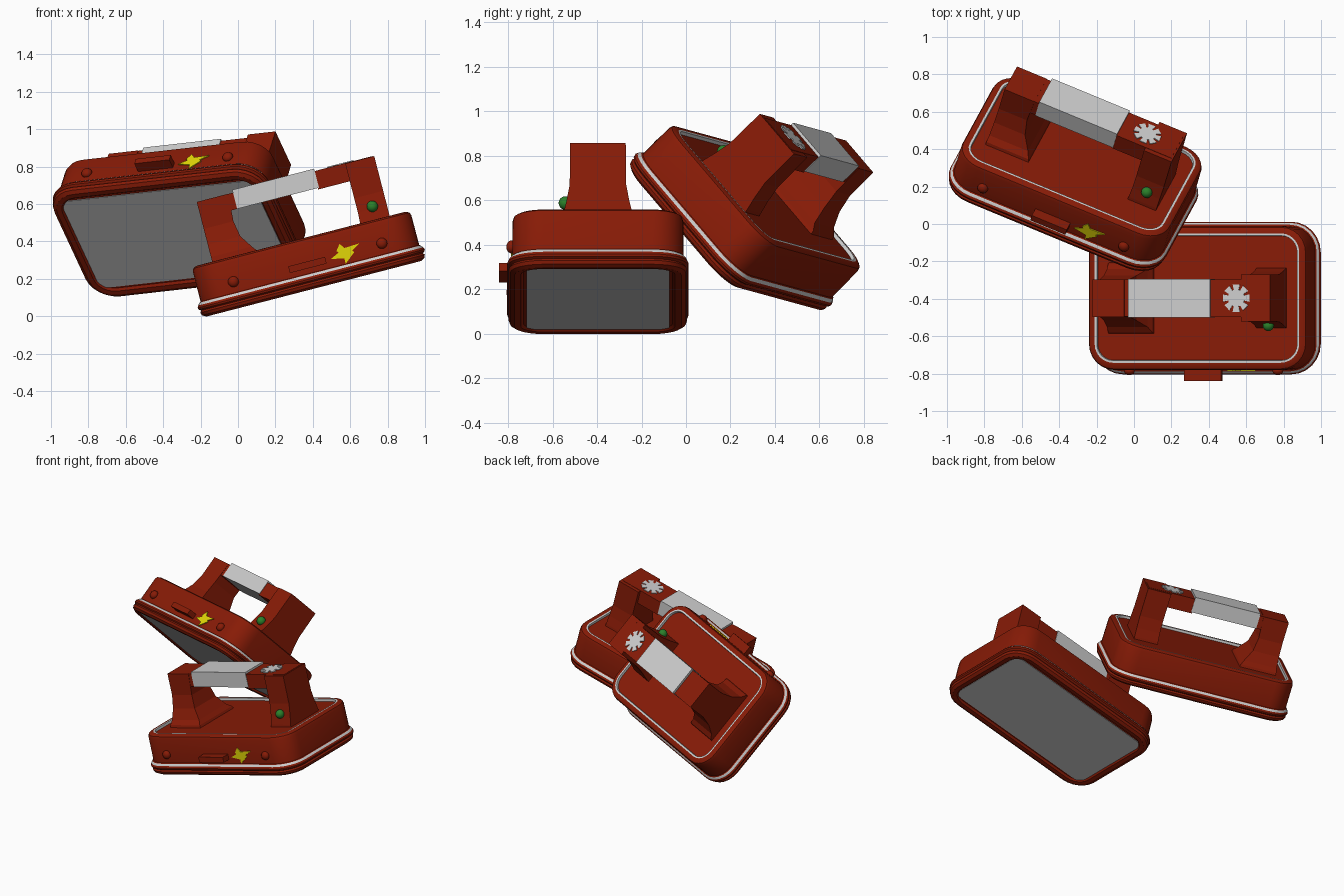
import bpy, bmesh, math
from mathutils import Matrix, Vector

cube = bpy.data.objects.get("Cube")
if cube:
    bpy.data.objects.remove(cube)


def material(name, rgb):
    m = bpy.data.materials.new(name)
    m.use_nodes = True
    m.diffuse_color = (*rgb, 1)
    m.node_tree.nodes["Principled BSDF"].inputs["Base Color"].default_value = (*rgb, 1)
    return m


RED = material("brick_red", (0.245, 0.011, 0.002))
WHITE = material("light_grey", (0.61, 0.61, 0.61))
STEEL = material("plate_grey", (0.55, 0.55, 0.55))
YELLOW = material("yellow", (0.76, 0.68, 0.002))
GREEN = material("green", (0.024, 0.22, 0.024))


def finish(name, bm, mats, frame, smooth=False):
    """Turn a bmesh into an object placed in a paddle's frame."""
    bmesh.ops.recalc_face_normals(bm, faces=bm.faces)
    me = bpy.data.meshes.new(name)
    bm.to_mesh(me)
    bm.free()
    for m in mats:
        me.materials.append(m)
    ob = bpy.data.objects.new(name, me)
    bpy.context.collection.objects.link(ob)
    ob.matrix_world = frame
    if smooth:
        bpy.ops.object.select_all(action="DESELECT")
        ob.select_set(True)
        bpy.context.view_layer.objects.active = ob
        bpy.ops.object.shade_smooth_by_angle(angle=math.radians(30))
    return ob


def loft(name, rings, mats, frame, accent=(), smooth=False):
    """Skin a stack of closed rings; bands listed in accent use the second material."""
    bm = bmesh.new()
    loops = [[bm.verts.new(p) for p in ring] for ring in rings]
    n = len(loops[0])
    for k in range(len(loops) - 1):
        for i in range(n):
            j = (i + 1) % n
            f = bm.faces.new((loops[k][i], loops[k][j], loops[k + 1][j], loops[k + 1][i]))
            f.material_index = int(k in accent)
    bm.faces.new(loops[0])
    bm.faces.new(loops[-1])
    return finish(name, bm, mats, frame, smooth)


def rounded(hx, hy, r, z, steps=6):
    """Rounded rectangle ring."""
    pts = []
    for q, (sx, sy) in enumerate(((1, 1), (-1, 1), (-1, -1), (1, -1))):
        for s in range(steps + 1):
            a = math.pi / 2 * (q + s / steps)
            pts.append((sx * (hx - r) + r * math.cos(a), sy * (hy - r) + r * math.sin(a), z))
    return pts


def rect(x0, x1, hy, z):
    return [(x0, -hy, z), (x1, -hy, z), (x1, hy, z), (x0, hy, z)]


def box(name, x0, x1, y0, y1, z0, z1, mat, frame):
    rings = [[(x0, y0, z), (x1, y0, z), (x1, y1, z), (x0, y1, z)] for z in (z0, z1)]
    return loft(name, rings, [mat], frame)


def ball(name, centre, r, mat, frame, squash=1.0):
    bm = bmesh.new()
    bmesh.ops.create_uvsphere(bm, u_segments=16, v_segments=10, radius=r)
    bmesh.ops.scale(bm, vec=(1, squash, 1), verts=bm.verts)
    bmesh.ops.translate(bm, vec=centre, verts=bm.verts)
    return finish(name, bm, [mat], frame, True)


# Shell outline: inset from the widest edge, height
SHELL = [(0.07, 0), (0.058, -0.012), (0.03, -0.014), (0.01, -0.002), (0.004, 0.014),
         (0.012, 0.024), (0, 0.032), (-0.003, 0.042), (0.003, 0.054), (0.013, 0.067),
         (0.02, 0.071), (0.021, 0.235), (0.027, 0.252), (0.042, 0.26), (0.059, 0.262),
         (0.071, 0.262), (0.073, 0.246)]
SEAM, TRIM = 8, (14, 15)
# Posts: height, inner edge, outer edge, half depth
LEFT_POST = [(0.23, -0.235, 0.195), (0.262, -0.245, 0.185), (0.288, -0.265, 0.155),
             (0.356, -0.31, 0.12), (0.443, -0.326, 0.1), (0.592, -0.316, 0.1)]
RIGHT_POST = [(0.23, 0.325, 0.162), (0.262, 0.327, 0.157), (0.32, 0.33, 0.142),
              (0.40, 0.33, 0.127), (0.592, 0.33, 0.125)]
BOLT = [(-0.02, 0.052), (0, 0.024), (0.085, 0.028), (0.036, 0), (0.046, -0.01),
        (-0.015, -0.06), (-0.014, -0.03), (-0.085, -0.015), (-0.036, 0.008), (-0.046, 0.018)]


def paddle(side, frame):
    # Shell with light seam and top trim
    shell = [rounded(0.624 - i, 0.405 - i, 0.16 - i, z) for i, z in SHELL]
    loft(side + "_shell", shell, [RED, WHITE], frame, accent=(SEAM, *TRIM), smooth=True)

    # Contact plate underneath
    plate = [rounded(0.555, 0.322, 0.035, z) for z in (-0.004, 0.004)]
    loft(side + "_contact_plate", plate, [STEEL], frame)

    # Handle posts, bar ends and grip
    loft(side + "_left_post", [rect(-0.49, x, hy, z) for z, x, hy in LEFT_POST], [RED], frame)
    loft(side + "_right_post", [rect(x, 0.49, hy, z) for z, x, hy in RIGHT_POST], [RED], frame)
    box(side + "_bar_left", -0.48, -0.285, -0.098, 0.098, 0.502, 0.591, RED, frame)
    box(side + "_bar_right", 0.155, 0.48, -0.1, 0.1, 0.494, 0.594, RED, frame)
    box(side + "_grip", -0.29, 0.162, -0.103, 0.103, 0.502, 0.607, WHITE, frame)

    # Eight-rayed emblem on the bar
    rays = []
    for i in range(8):
        for off, r in ((-0.34, 0.076), (0.34, 0.076), (0.37, 0.046), (0.63, 0.046)):
            a = math.tau / 8 * (i + off)
            rays.append((0.304 + r * math.cos(a), r * math.sin(a)))
    loft(side + "_ray_emblem", [[(x, y, z) for x, y in rays] for z in (0.592, 0.599)], [WHITE], frame)

    # Lightning bolt, knobs and latch on the front wall
    bolt = [[(0.213 + x, y, 0.132 + z) for x, z in BOLT] for y in (-0.383, -0.391)]
    loft(side + "_bolt_mark", bolt, [YELLOW], frame)
    for s, label in ((-1, "_right_knob"), (1, "_left_knob")):
        ball(side + label, (0.41 * s + 0.003, -0.389, 0.13), 0.029, RED, frame, 0.8)
    box(side + "_latch", -0.103, 0.1, -0.444, -0.37, 0.099, 0.136, RED, frame)

    # Trigger button on the post
    ball(side + "_button", (0.413, -0.147, 0.334), 0.03, GREEN, frame)


def frame_from(x_axis, y_axis, origin):
    """Orthonormal frame from two axes and a position."""
    x = Vector(x_axis).normalized()
    z = x.cross(Vector(y_axis)).normalized()
    m = Matrix((x, z.cross(x), z)).transposed().to_4x4()
    m.translation = origin
    return m


tilt = math.radians(14.5)
paddle("front", frame_from((math.cos(tilt), 0, math.sin(tilt)), (0, 1, 0), (0.402, -0.396, 0.161)))
paddle("rear", frame_from((0.919, -0.38, 0.104), (0.33, 0.612, -0.716), (-0.332, 0.184, 0.44)))
